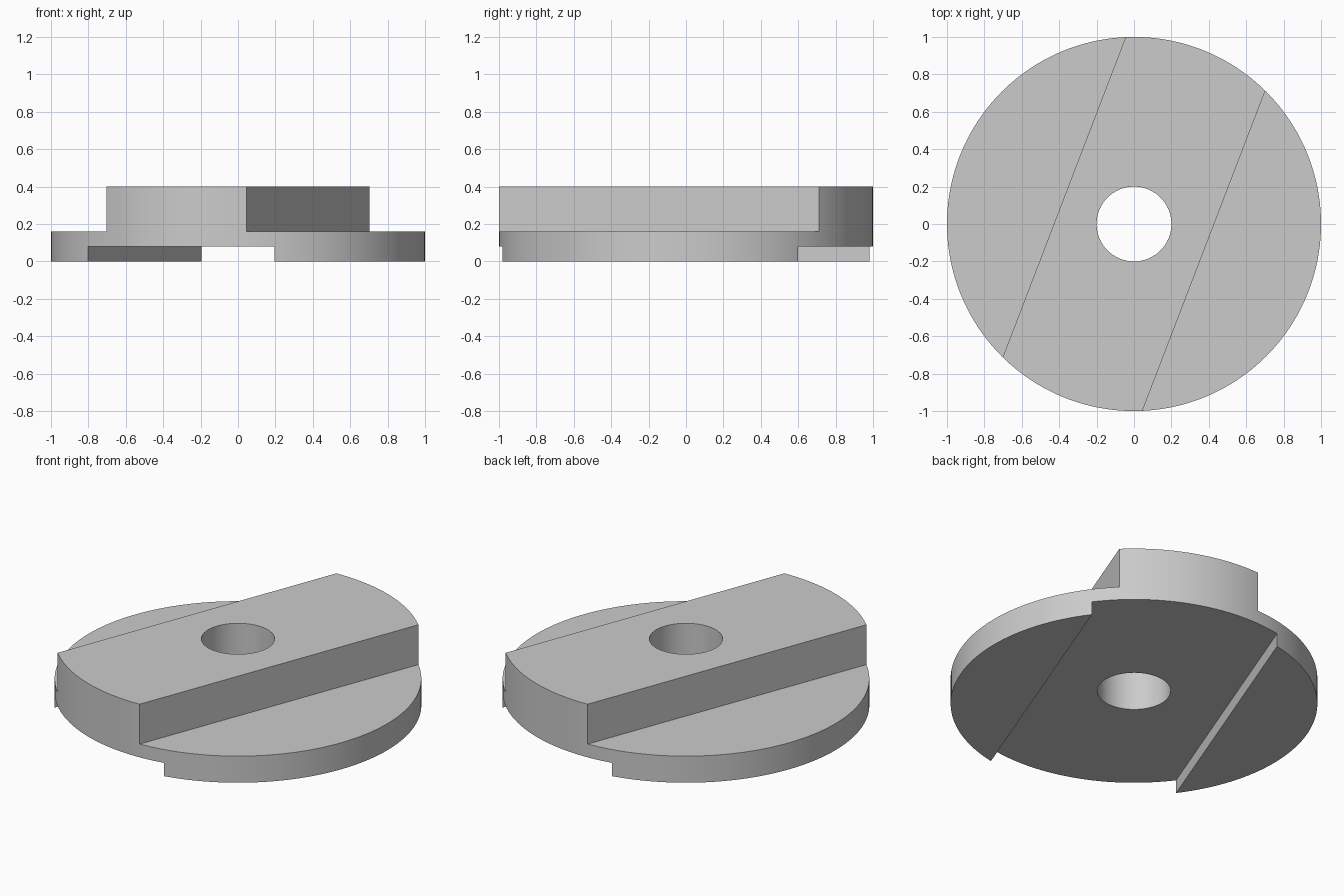
import bpy, math

if "Cube" in bpy.data.objects:
    bpy.data.objects.remove(bpy.data.objects["Cube"])

ANGLE = math.radians(69)      # direction of the bar and the slot
BAR_HALF, SLOT_HALF = 0.4, 0.534
BASE_TOP, SLOT_TOP, TOP = 0.16, 0.08, 0.40

grey = bpy.data.materials.new("plain_grey")
grey.diffuse_color = (0.6, 0.6, 0.6, 1)
grey.use_nodes = True
grey.node_tree.nodes["Principled BSDF"].inputs["Base Color"].default_value = grey.diffuse_color


def cylinder(name, radius, z0, z1, sides):
    bpy.ops.mesh.primitive_cylinder_add(vertices=sides, radius=radius, depth=z1 - z0,
                                        location=(0, 0, (z0 + z1) / 2))
    ob = bpy.context.object
    ob.name = name
    return ob


def box(name, across0, across1, z0, z1):
    """Long box running along ANGLE, spanning across0..across1 sideways."""
    mid = (across0 + across1) / 2
    loc = (mid * math.sin(ANGLE), -mid * math.cos(ANGLE), (z0 + z1) / 2)
    bpy.ops.mesh.primitive_cube_add(size=1, location=loc, rotation=(0, 0, ANGLE))
    ob = bpy.context.object
    ob.name = name
    ob.scale = (3, across1 - across0, z1 - z0)
    return ob


def cut(target, cutter):
    mod = target.modifiers.new("cut", 'BOOLEAN')
    mod.operation = 'DIFFERENCE'
    mod.solver = 'EXACT'
    mod.object = cutter
    bpy.context.view_layer.objects.active = target
    bpy.ops.object.modifier_apply(modifier=mod.name)
    bpy.data.objects.remove(cutter, do_unlink=True)


# Round disc at full height
disc = cylinder("coupling_disc", 1.0, 0, TOP, 160)

# Shoulders either side of the raised bar
for side in (-1, 1):
    a, b = sorted((side * BAR_HALF, side * 1.5))
    cut(disc, box("shoulder_cutter", a, b, BASE_TOP, TOP + 0.2))

# Wide slot across the underside
cut(disc, box("slot_cutter", -SLOT_HALF, SLOT_HALF, -0.2, SLOT_TOP))

# Centre bore
cut(disc, cylinder("bore_cutter", 0.2, -0.2, TOP + 0.2, 64))

# Finish
disc.data.materials.clear()
disc.data.materials.append(grey)
for p in disc.data.polygons:
    p.material_index = 0
bpy.ops.object.select_all(action='DESELECT')
disc.select_set(True)
bpy.context.view_layer.objects.active = disc
bpy.ops.object.shade_smooth_by_angle(angle=math.radians(30))
